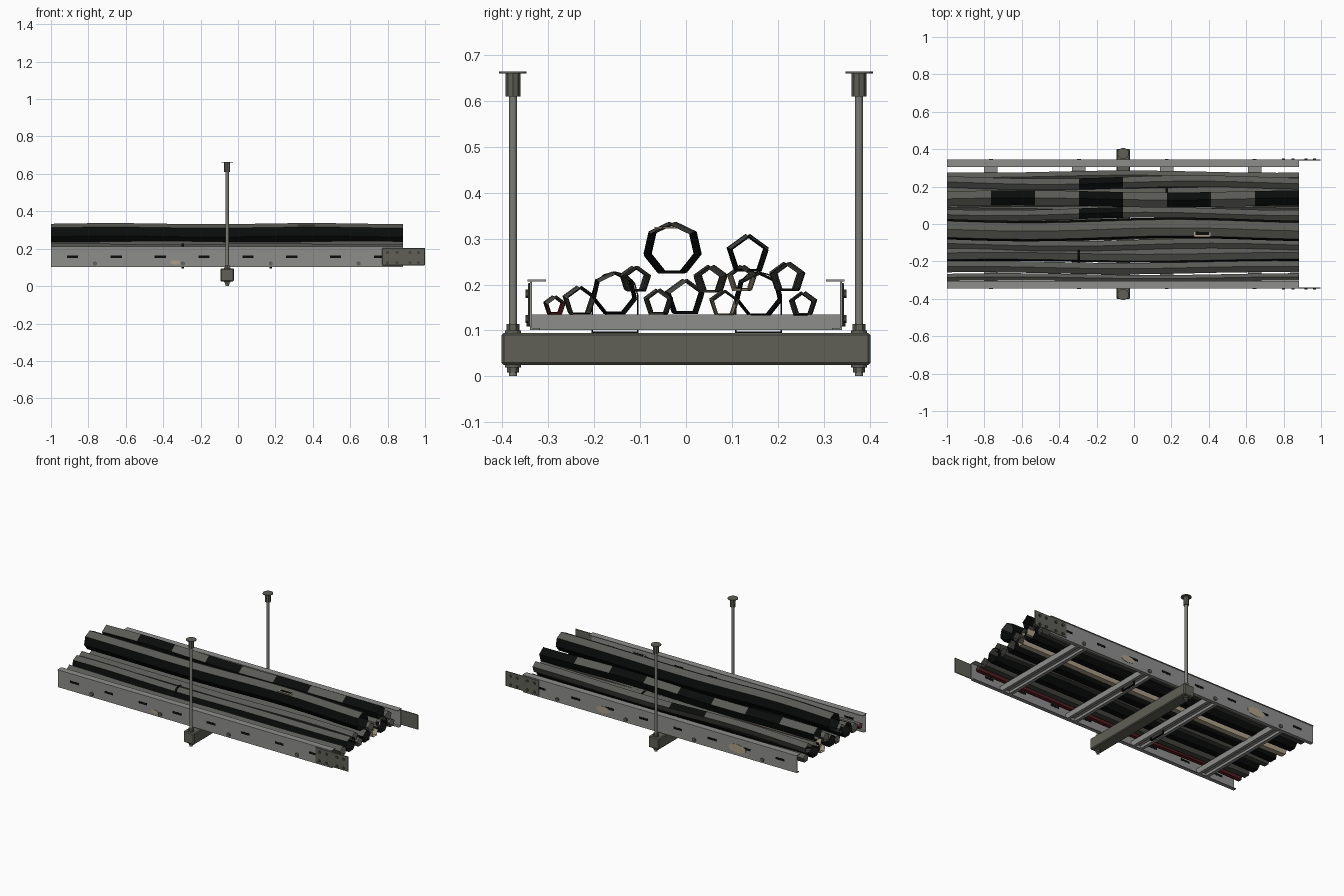
import bpy, bmesh, math
from mathutils import Matrix, Vector

if "Cube" in bpy.data.objects:
    bpy.data.objects.remove(bpy.data.objects["Cube"])

def mat(name, r, g, b):
    m = bpy.data.materials.new(name)
    m.diffuse_color = (r, g, b, 1)
    m.use_nodes = True
    m.node_tree.nodes["Principled BSDF"].inputs["Base Color"].default_value = m.diffuse_color
    return m

STEEL = mat("galvanised steel", 0.27, 0.275, 0.265)
STRUT = mat("dark steel", 0.115, 0.115, 0.095)
ROD = mat("rod steel", 0.2, 0.2, 0.185)
DUST = mat("dusty grey", 0.10, 0.10, 0.09)
BLACK = mat("black", 0.003, 0.0035, 0.0035)
GREY = mat("cable grey", 0.055, 0.055, 0.048)
CREAM = mat("cream", 0.42, 0.35, 0.25)
RED = mat("dark red", 0.09, 0.012, 0.016)

X0, X1 = -1.0, 0.883
RUNGS = [-0.765, -0.295, 0.175, 0.645]
HANG = -0.058

def finish(name, bm, mats, bevel=0):
    me = bpy.data.meshes.new(name)
    bm.to_mesh(me)
    bm.free()
    for m in mats:
        me.materials.append(m)
    ob = bpy.data.objects.new(name, me)
    bpy.context.collection.objects.link(ob)
    if bevel:
        mod = ob.modifiers.new("bevel", 'BEVEL')
        mod.width, mod.segments = bevel, 1
    return ob

def box(name, c, size, m, bevel=0):
    bm = bmesh.new()
    bmesh.ops.create_cube(bm, size=1, matrix=Matrix.Translation(c) @ Matrix.Diagonal((*size, 1)))
    return finish(name, bm, [m], bevel)

def cyl(name, c, r, depth, m, n=12, axis='Z', stretch=1):
    rot = Matrix.Rotation(math.pi / 2, 4, 'X') if axis == 'Y' else Matrix.Identity(4)
    bm = bmesh.new()
    bmesh.ops.create_cone(bm, cap_ends=True, segments=n, radius1=r, radius2=r, depth=depth,
                          matrix=Matrix.Translation(c) @ Matrix.Diagonal((stretch, 1, 1, 1)) @ rot)
    return finish(name, bm, [m])

def extrude(name, profile, direction, m):
    """Closed 3D outline pushed along a direction."""
    bm = bmesh.new()
    f = bm.faces.new([bm.verts.new(p) for p in profile])
    r = bmesh.ops.extrude_face_region(bm, geom=[f])
    bmesh.ops.translate(bm, vec=direction, verts=[v for v in r['geom'] if isinstance(v, bmesh.types.BMVert)])
    bmesh.ops.recalc_face_normals(bm, faces=bm.faces)
    return finish(name, bm, [m])

# Side rails with flanges, slots, bolts, splice plates and stickers
RAIL = [(0.345, 0.211), (0.305, 0.211), (0.305, 0.207), (0.336, 0.207), (0.336, 0.105),
        (0.318, 0.105), (0.318, 0.101), (0.340, 0.101), (0.340, 0.207), (0.345, 0.207)]
for s, side in ((-1, "front"), (1, "back")):
    extrude(side + "_rail", [(X0, s * y, z) for y, z in RAIL], (X1 - X0, 0, 0), STEEL)
    for i in range(8):
        box(side + "_slot", (-0.885 + i * 0.2345, s * 0.338, 0.157), (0.06, 0.0055, 0.014), BLACK)
    for x in RUNGS:
        cyl(side + "_rung_bolt", (x, s * 0.343, 0.121), 0.012, 0.01, STRUT, 6, 'Y')
    box(side + "_splice_plate", (0.885, s * 0.342, 0.157), (0.228, 0.005, 0.094), STRUT, 0.002)
    for x in (0.80, 0.85, 0.92, 0.965):
        for z in (0.125, 0.18):
            cyl(side + "_splice_bolt", (x, s * 0.345, z), 0.009, 0.01, GREY, 6, 'Y')
for x, y, z, r in ((-0.335, -0.3405, 0.127, 0.011), (0.33, 0.3405, 0.14, 0.02), (-0.59, 0.3405, 0.145, 0.026)):
    cyl("rail_sticker", (x, y, z), r, 0.003, CREAM, 10, 'Y', 2.4)

# Rungs: channels open at the bottom
CH = [(-0.036, 0.101), (-0.036, 0.135), (0.036, 0.135), (0.036, 0.101), (0.018, 0.101), (0.018, 0.105),
      (0.032, 0.105), (0.032, 0.131), (-0.032, 0.131), (-0.032, 0.105), (-0.018, 0.105), (-0.018, 0.101)]
for x in RUNGS:
    extrude("rung", [(x + dx, -0.335, z) for dx, z in CH], (0, 0.67, 0), STEEL)

# Hanger: strut below the tray on two threaded rods
box("hanger_strut", (HANG, 0, 0.06), (0.072, 0.804, 0.07), STRUT, 0.005)
for s in (-1, 1):
    y = s * 0.377
    rod = cyl("hanger_rod", (HANG, y, 0.331), 0.009, 0.66, ROD, 12)
    for z, r, h, n in ((0.0975, 0.017, 0.005, 12), (0.107, 0.014, 0.014, 6),
                       (0.022, 0.017, 0.006, 12), (0.014, 0.013, 0.011, 6)):
        cyl("rod_nut", (HANG, y, z), r, h, STRUT, n)
    cyl("ceiling_anchor", (HANG, y, 0.636), 0.016, 0.052, STRUT, 8)
    cyl("ceiling_plate", (HANG, y, 0.662), 0.03, 0.004, STRUT, 16)

# Cables: open polygon tubes, gently waving, with dusty upper faces
N = 16
def cable(name, y, z, r, n, m, phase, amp, bare=()):
    bm = bmesh.new()
    rings = []
    for i in range(N + 1):
        t = i / N
        dy = amp * (math.sin(phase + t * 7.5) - math.sin(phase + 7.5))
        dz = 0.003 * (math.sin(phase * 2 + t * 11) - math.sin(phase * 2 + 11))
        rings.append([bm.verts.new((X0 + (X1 - X0) * t,
                                    y + dy + r * math.sin(2 * math.pi * k / n),
                                    z + dz + r * math.cos(2 * math.pi * k / n))) for k in range(n)])
    for i in range(N):
        for k in range(n):
            j = (k + 1) % n
            f = bm.faces.new((rings[i][k], rings[i][j], rings[i + 1][j], rings[i + 1][k]))
            f.normal_update()
            mid = Vector((0, math.sin(2 * math.pi * (k + .5) / n), math.cos(2 * math.pi * (k + .5) / n)))
            if f.normal.dot(mid) < 0:
                f.normal_flip()
            if mid.z > 0.5:
                f.material_index = 2 if i // 2 in bare else 1
    return finish(name, bm, [m, DUST, BLACK])

cable("red_cable", -0.282, 0.151, 0.02, 5, RED, 0.3, 0.005)
cable("grey_cable", -0.228, 0.164, 0.032, 5, GREY, 1.0, 0.006)
cable("thick_black_cable", -0.152, 0.178, 0.046, 7, BLACK, 0.5, 0.005)
cable("upper_grey_cable", -0.113, 0.211, 0.028, 5, GREY, 2.2, 0.008)
cable("grey_cable", -0.065, 0.158, 0.028, 5, GREY, 2.8, 0.006)
cable("black_cable", 0.003, 0.168, 0.039, 5, BLACK, 0.2, 0.006)
cable("upper_grey_cable", 0.045, 0.208, 0.03, 5, GREY, 3.6, 0.009, (3,))
cable("cream_cable", 0.085, 0.16, 0.029, 5, CREAM, 1.5, 0.005)
cable("upper_cream_cable", 0.117, 0.209, 0.028, 5, CREAM, 3.1, 0.006)
cable("thick_black_cable", 0.161, 0.179, 0.048, 7, BLACK, 1.2, 0.005)
cable("upper_grey_cable", 0.215, 0.213, 0.032, 5, GREY, 2.6, 0.009, (3,))
cable("grey_cable", 0.25, 0.157, 0.026, 5, GREY, 4.0, 0.006)
cable("top_black_cable", -0.037, 0.275, 0.056, 7, BLACK, 3.0, 0.009)
cable("banded_black_cable", 0.14, 0.262, 0.042, 5, BLACK, 0.0, 0.006, (1, 3, 5, 7))

# Ties looping round a cable and its rung
for x, y in ((-0.295, -0.155), (0.175, 0.158)):
    arc = [(math.cos(a * math.pi / 6), math.sin(a * math.pi / 6)) for a in range(7)]
    def loop(r):
        return [Vector((x - 0.006, y + r * c, 0.178 + r * q)) for c, q in arc] + \
               [Vector((x - 0.006, y - r, 0.146 - r)), Vector((x - 0.006, y + r, 0.146 - r))]
    bm = bmesh.new()
    grid = [[bm.verts.new(p + Vector((dx, 0, 0))) for p in loop(r)]
            for r, dx in ((0.048, 0), (0.051, 0), (0.051, 0.012), (0.048, 0.012))]
    for a in range(4):
        for k in range(9):
            b, j = (a + 1) % 4, (k + 1) % 9
            bm.faces.new((grid[a][k], grid[a][j], grid[b][j], grid[b][k]))
    bmesh.ops.recalc_face_normals(bm, faces=bm.faces)
    finish("cable_tie", bm, [BLACK])

# Label on the top cable
box("label_plate", (0.365, -0.038, 0.324), (0.09, 0.062, 0.003), CREAM)
box("label_panel", (0.365, -0.038, 0.326), (0.07, 0.04, 0.002), BLACK)
